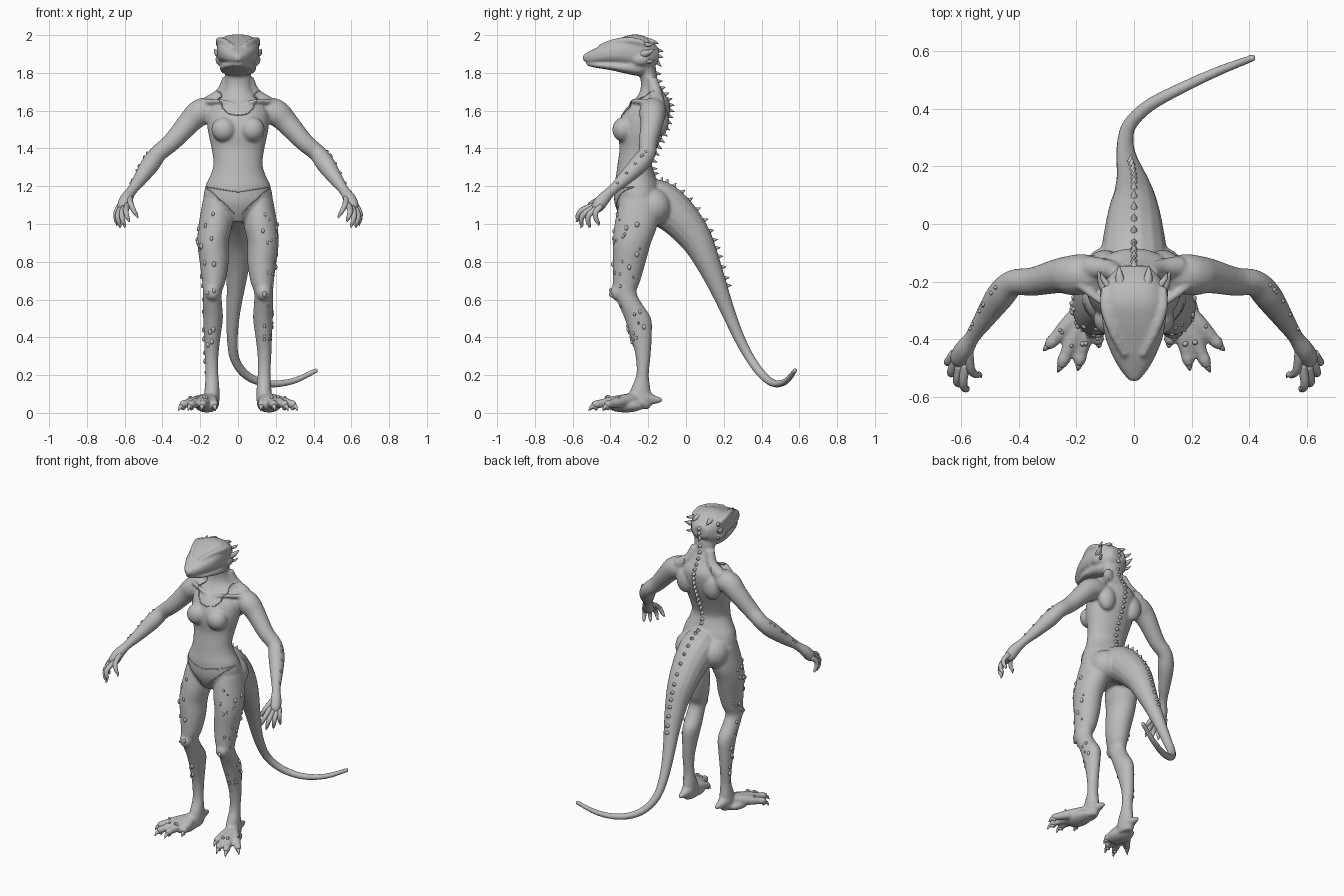
import bpy, bmesh, math, random
from mathutils import Vector, Matrix
from mathutils.bvhtree import BVHTree

random.seed(4)
cube = bpy.data.objects.get("Cube")
if cube:
    bpy.data.objects.remove(cube)

grey = bpy.data.materials.new("clay_grey")
grey.use_nodes = True
COLOUR = (0.5, 0.5, 0.5, 1)
grey.diffuse_color = COLOUR
for node in grey.node_tree.nodes:
    if node.type == 'BSDF_PRINCIPLED':
        node.inputs["Base Color"].default_value = COLOUR
        node.inputs["Roughness"].default_value = 0.6


def smooth(rows, steps=4):
    """Catmull-Rom resampling of rows of numbers."""
    pts = [rows[0]] + list(rows) + [rows[-1]]
    out = []
    for a, b, c, d in zip(pts, pts[1:], pts[2:], pts[3:]):
        for k in range(steps):
            t = k / steps
            out.append([q + t / 2 * (r - p + t * (2*p - 5*q + 4*r - s + t * (3*(q - r) + s - p)))
                        for p, q, r, s in zip(a, b, c, d)])
    return out + [list(rows[-1])]


def skin(bm, rings):
    """Bridge rings of points and cap both ends."""
    loops = [[bm.verts.new(p) for p in ring] for ring in rings]
    for a, b in zip(loops, loops[1:]):
        n = len(a)
        for i in range(n):
            bm.faces.new((a[i], a[(i + 1) % n], b[(i + 1) % n], b[i]))
    bm.faces.new(loops[0])
    bm.faces.new(loops[-1])


def circle(sides):
    return [(math.cos(math.tau * i / sides), math.sin(math.tau * i / sides)) for i in range(sides)]


def tube(bm, rows, side=1, sides=16, steps=4):
    """Round tube along rows of x, y, z, radius."""
    rows = smooth(rows, steps)
    pts = [Vector((side * r[0], r[1], r[2])) for r in rows]
    u, rings = Vector((0.31, 0.9, 0.3)), []
    for i, p in enumerate(pts):
        t = (pts[min(i + 1, len(pts) - 1)] - pts[max(i - 1, 0)]).normalized()
        u = (u - t * u.dot(t)).normalized()
        v = t.cross(u)
        rings.append([p + (u * c + v * s) * max(rows[i][3], 0.001) for c, s in circle(sides)])
    skin(bm, rings)


def slices(bm, rows, side=1):
    """Stack of level ellipses: z, x low, x high, y low, y high."""
    skin(bm, [[(side * ((x0 + x1) / 2 + c * (x1 - x0) / 2), (y0 + y1) / 2 + s * (y1 - y0) / 2, z)
               for c, s in circle(32)] for z, x0, x1, y0, y1 in smooth(rows)])


def muzzle(bm, rows):
    """Upright squarish slices along y: y, z low, z high, half width."""
    def sq(k):
        return math.copysign(abs(k) ** 0.75, k)
    skin(bm, [[(w * sq(c), y, (z0 + z1) / 2 + sq(s) * (z1 - z0) / 2)
               for c, s in circle(28)] for y, z0, z1, w in smooth(rows)])


def blob(bm, centre, radii, side=1):
    m = Matrix.Translation((side * centre[0], centre[1], centre[2])) @ Matrix.Diagonal((*radii, 1))
    bmesh.ops.create_uvsphere(bm, u_segments=20, v_segments=12, radius=1, matrix=m)


def finish(name, bm):
    bmesh.ops.recalc_face_normals(bm, faces=bm.faces)
    mesh = bpy.data.meshes.new(name)
    bm.to_mesh(mesh)
    bm.free()
    mesh.materials.append(grey)
    mesh.polygons.foreach_set("use_smooth", [True] * len(mesh.polygons))
    obj = bpy.data.objects.new(name, mesh)
    bpy.context.collection.objects.link(obj)
    return obj


# Torso and neck
body = bmesh.new()
torso = [(1.01, .04, -.33, -.2), (1.06, .12, -.36, -.14), (1.12, .18, -.38, -.12),
         (1.2, .172, -.38, -.14), (1.26, .145, -.37, -.165), (1.32, .13, -.362, -.18),
         (1.4, .14, -.352, -.155), (1.48, .157, -.36, -.12), (1.55, .165, -.352, -.095),
         (1.61, .16, -.32, -.085), (1.65, .125, -.28, -.09), (1.7, .08, -.245, -.12),
         (1.76, .068, -.24, -.15), (1.83, .075, -.26, -.16), (1.88, .07, -.26, -.17)]
slices(body, [(z, -w, w, a, b) for z, w, a, b in torso])

# Head: skull with snout, and a slightly narrower lower jaw
muzzle(body, [(-.145, 1.86, 1.93, .05), (-.2, 1.81, 1.985, .1), (-.27, 1.825, 2.004, .112),
              (-.34, 1.84, 1.988, .11), (-.4, 1.847, 1.965, .098), (-.46, 1.85, 1.94, .074),
              (-.51, 1.853, 1.915, .045), (-.545, 1.865, 1.895, .015)])
muzzle(body, [(-.17, 1.82, 1.87, .06), (-.24, 1.785, 1.88, .092), (-.32, 1.797, 1.86, .095),
              (-.4, 1.815, 1.855, .083), (-.47, 1.826, 1.855, .058), (-.525, 1.838, 1.855, .02)])

# Tail
tube(body, [(0, -.22, 1.13, .11), (0, -.14, 1.11, .12), (0, -.05, 1.045, .108), (0, .04, .94, .09),
            (0, .1, .83, .071), (-.01, .165, .68, .051), (-.025, .225, .53, .037),
            (-.03, .285, .39, .029), (-.015, .345, .28, .025), (.05, .41, .195, .023),
            (.16, .47, .155, .02), (.29, .53, .168, .017), (.42, .58, .228, .013)])

TOES = [(.315, -.44), (.265, -.515), (.195, -.51), (.12, -.43)]
ankle = Vector((.15, -.27, .075))
for s in (1, -1):
    # Legs
    slices(body, [(1.13, .03, .185, -.35, -.14), (1.0, .03, .208, -.378, -.15),
                  (.9, .05, .215, -.387, -.185), (.8, .05, .203, -.387, -.213),
                  (.7, .065, .19, -.388, -.242), (.64, .085, .186, -.385, -.262),
                  (.58, .085, .186, -.36, -.235), (.5, .08, .184, -.325, -.185),
                  (.4, .093, .18, -.292, -.182), (.3, .104, .176, -.267, -.188),
                  (.2, .104, .172, -.263, -.197), (.12, .098, .177, -.295, -.188),
                  (.05, .1, .18, -.32, -.18), (.02, .11, .17, -.31, -.2)], s)
    blob(body, (.135, -.365, .64), (.04, .035, .045), s)
    blob(body, (.088, -.18, 1.09), (.095, .102, .1), s)
    # Feet with heel spur
    blob(body, (.165, -.32, .038), (.062, .1, .036), s)
    tube(body, [(.138, -.22, .08, .04), (.137, -.17, .07, .025), (.135, -.125, .068, .01)], s)
    for tx, ty in TOES:
        tip = Vector((tx, ty, .04))
        toe = [(*ankle.lerp(tip, f), r) for f, r in ((0, .034), (.5, .03), (.75, .022), (.82, .023), (.93, .014))]
        tube(body, toe, s)
    # Chest, shoulder blades and collar bones
    blob(body, (.075, -.33, 1.5), (.066, .06, .066), s)
    blob(body, (.1, -.14, 1.55), (.06, .05, .085), s)
    tube(body, [(.02, -.29, 1.63, .012), (.1, -.275, 1.65, .013), (.19, -.21, 1.645, .015)], s)
    tube(body, [(.055, -.18, 1.77, .028), (.085, -.16, 1.69, .035), (.16, -.15, 1.635, .04)], s)
    # Arms and palms
    tube(body, [(.1, -.18, 1.6, .06), (.17, -.175, 1.6, .07), (.215, -.178, 1.58, .07),
                (.26, -.18, 1.535, .061), (.35, -.2, 1.435, .05), (.42, -.205, 1.375, .046),
                (.465, -.25, 1.315, .05), (.52, -.33, 1.235, .037), (.56, -.39, 1.18, .027),
                (.59, -.435, 1.135, .034), (.605, -.465, 1.095, .035), (.61, -.48, 1.07, .022)], s)
    # Brow ridges, cheeks
    tube(body, [(.03, -.46, 1.94, .01), (.07, -.38, 1.965, .016), (.1, -.29, 1.972, .018),
                (.1, -.22, 1.955, .014)], s)
    blob(body, (.085, -.24, 1.87), (.035, .05, .035), s)

body = finish("body", body)
remesh = body.modifiers.new("blend", 'REMESH')
remesh.mode = 'VOXEL'
remesh.voxel_size = 0.008
remesh.use_smooth_shade = True
relax = body.modifiers.new("relax", 'SMOOTH')
relax.factor = 0.5
relax.iterations = 3
bpy.context.view_layer.update()
surface = BVHTree.FromObject(body, bpy.context.evaluated_depsgraph_get())

# Fingers, thumb and claws
fingers, claws = bmesh.new(), bmesh.new()
HAND = [((.585, -.485, 1.1), (.578, -.585, 1.01)), ((.605, -.49, 1.085), (.6, -.56, .98)),
        ((.622, -.475, 1.08), (.625, -.515, .978)), ((.625, -.45, 1.095), (.643, -.465, .99)),
        ((.575, -.44, 1.14), (.53, -.535, 1.03))]
for s in (1, -1):
    for base, tip in HAND:
        a, b = Vector(base), Vector(tip)
        bow = Vector((.012, -.022, .012))
        knuckle, last = a.lerp(b, .45) + bow, a.lerp(b, .75) + bow * .6
        tube(fingers, [(*a, .017), (*knuckle, .015), (*last, .012), (*a.lerp(b, .85), .009)], s, 10)
        tube(claws, [(*last, .008), (*a.lerp(b, .88), .008), (*b, .001)], s, 8)
    for tx, ty in TOES:
        tip = Vector((tx, ty, .012))
        tube(claws, [(*ankle.lerp(tip, .82), .012), (*(ankle.lerp(tip, .92) + Vector((0, 0, .018))), .012),
                     (*tip, .002)], s, 8)
finish("fingers", fingers)
finish("claws", claws)

# Eyes
eyes = bmesh.new()
for s in (1, -1):
    blob(eyes, (.092, -.335, 1.925), (.016, .02, .014), s)
finish("eyes", eyes)

# Ear horns, cheek spikes and crest at the back of the skull
horns = bmesh.new()
for s in (1, -1):
    tube(horns, [(.085, -.24, 1.9, .024), (.11, -.205, 1.905, .017), (.125, -.165, 1.925, .002)], s, 10)
    for z, r in ((1.86, .012), (1.95, .013)):
        tube(horns, [(.085, -.22, z, r), (.108, -.19, z, r * .7), (.115, -.165, z + .01, .001)], s, 8)
    tube(horns, [(.045, -.22, 1.965, .022), (.05, -.18, 1.965, .014), (.052, -.145, 1.955, .002)], s, 8)
finish("head_horns", horns)

# Row of spines from the nape to the middle of the tail
spines = bmesh.new()
spine_path = smooth([(0, -.12, 1.92), (0, -.13, 1.8), (0, -.09, 1.7), (0, -.06, 1.6), (0, -.08, 1.5),
                     (0, -.12, 1.4), (0, -.15, 1.3), (0, -.1, 1.23), (0, .02, 1.13), (0, .12, .96),
                     (0, .18, .83), (-.01, .24, .68)], 3)
for point in spine_path:
    hit, normal, _, _ = surface.find_nearest(Vector(point))
    top = hit + normal * .026 - Vector((0, 0, .006))
    tube(spines, [(*(hit - normal * .008), .015), (*hit, .012), (*top, .001)], 1, 8, 2)
finish("back_spines", spines)

# Raised garment edges: neckline, shoulder straps and brief
seams = bmesh.new()


def seam(points, side=1):
    hits = [surface.find_nearest(Vector((side * p[0], p[1], p[2])))[0] for p in smooth(points, 6)]
    tube(seams, [(*h, .003) for h in hits], 1, 6, 1)


for s in (1, -1):
    seam([(0, -.36, 1.585), (.06, -.35, 1.6), (.1, -.3, 1.65), (.1, -.2, 1.7), (.1, -.1, 1.66)], s)
    seam([(.19, -.28, 1.2), (.15, -.38, 1.16), (.09, -.42, 1.09), (.03, -.4, 1.03)], s)
    seam([(.19, -.28, 1.2), (.1, -.4, 1.185), (0, -.42, 1.17)], s)
finish("garment_edges", seams)

# Small warts on the outer legs and forearms
warts = bmesh.new()
for s in (1, -1):
    for i in range(34):
        z = random.uniform(.2, 1.08)
        angle = random.uniform(-1.7, .5)
        probe = Vector((s * (.135 + .2 * math.cos(angle)), -.27 + .2 * math.sin(angle), z))
        hit = surface.find_nearest(probe)[0]
        r = random.uniform(.005, .011)
        blob(warts, (hit.x, hit.y, hit.z), (r, r, r * 1.4))
    for i in range(8):
        f = random.random()
        probe = Vector((s * (.5 + .13 * f), -.2 - .17 * f, 1.42 - .18 * f))
        hit = surface.find_nearest(probe)[0]
        blob(warts, (hit.x, hit.y, hit.z), (.007, .007, .007))
finish("skin_warts", warts)
